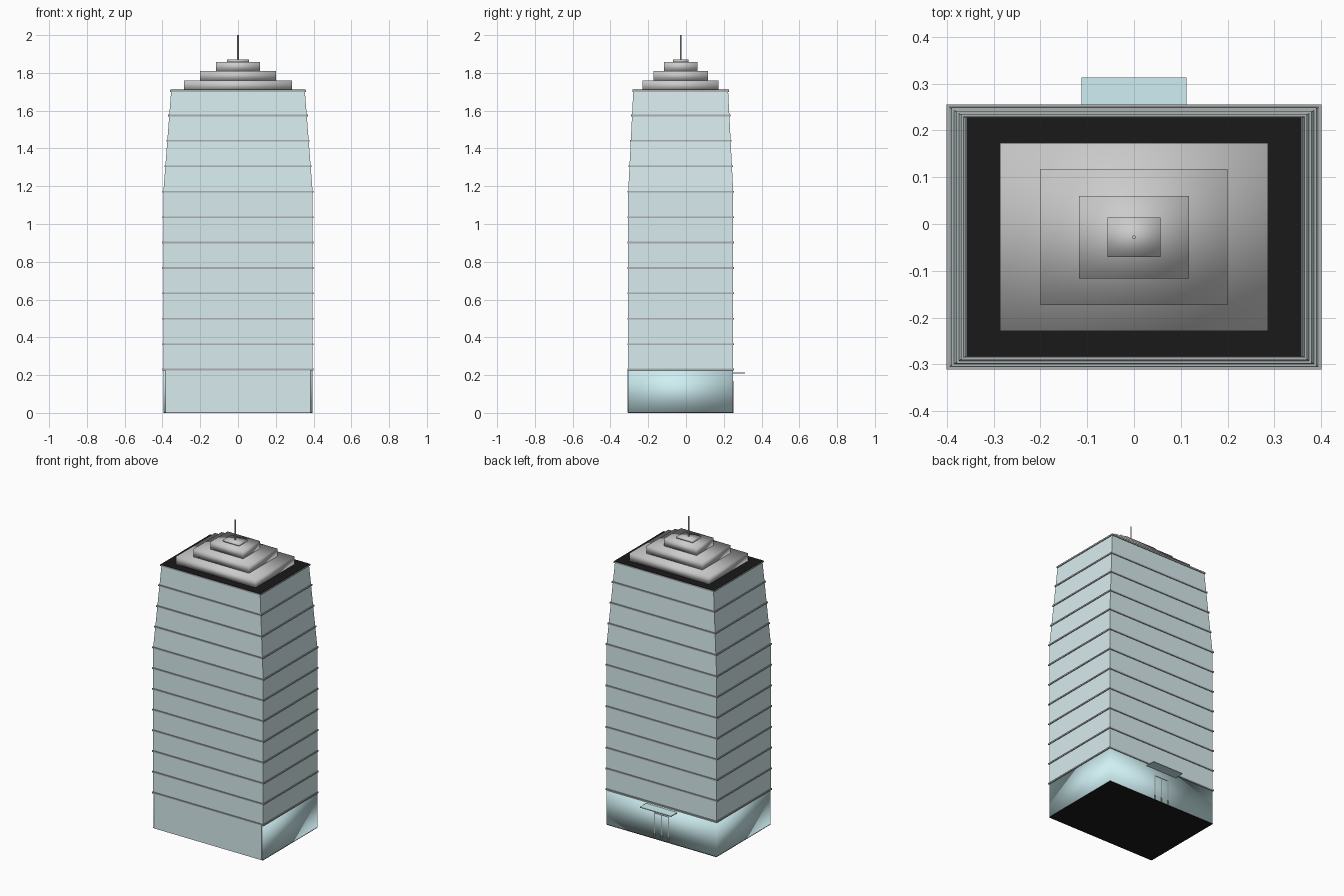
import bpy, bmesh

if "Cube" in bpy.data.objects:
    bpy.data.objects.remove(bpy.data.objects["Cube"])

CY = -0.028                      # tower axis in y
TAPER_Z, TOP_Z = 1.17, 1.705


def material(name, color):
    m = bpy.data.materials.new(name)
    m.diffuse_color = color
    m.use_nodes = True
    m.node_tree.nodes["Principled BSDF"].inputs["Base Color"].default_value = m.diffuse_color
    return m


glass = material("pale_glass", (0.69, 0.84, 0.86, 1))
lobby_glass = material("lobby_glass", (0.62, 0.86, 0.89, 1))
ledge_grey = material("ledge_grey", (0.42, 0.44, 0.44, 1))
dark = material("dark_roof", (0.01, 0.01, 0.01, 1))


def half_size(z):
    """Half width and half depth of the glass wall at height z."""
    t = max(0, (z - TAPER_Z) / (TOP_Z - TAPER_Z))
    return 0.395 - 0.041 * t, 0.278 - 0.027 * t


def add_loft(bm, rings):
    """Join rectangular rings (x0, x1, y0, y1, z) into a solid."""
    loops = [[bm.verts.new(p) for p in ((a, c, z), (b, c, z), (b, d, z), (a, d, z))]
             for a, b, c, d, z in rings]
    for lo, hi in zip(loops, loops[1:]):
        for i in range(4):
            j = (i + 1) % 4
            bm.faces.new((lo[i], lo[j], hi[j], hi[i]))
    bm.faces.new(loops[0][::-1])
    bm.faces.new(loops[-1])


def finish(name, bm, mat=None, smooth=False):
    me = bpy.data.meshes.new(name)
    for f in bm.faces:
        f.smooth = smooth
    bm.to_mesh(me)
    bm.free()
    ob = bpy.data.objects.new(name, me)
    bpy.context.collection.objects.link(ob)
    if mat:
        me.materials.append(mat)
    return ob


def solid(name, rings, mat=None, smooth=False):
    bm = bmesh.new()
    add_loft(bm, rings)
    return finish(name, bm, mat, smooth)


def ring(hx, hy, z):
    return (-hx, hx, CY - hy, CY + hy, z)


# Lobby storey (softly shaded glass), plain front panel, dark underside
solid("lobby", [ring(0.394, 0.278, 0.001), ring(0.394, 0.278, 0.228)], lobby_glass, True)
solid("front_panel", [(-0.385, 0.385, -0.311, -0.305, z) for z in (0.001, 0.225)], glass)
solid("base_plate", [ring(0.395, 0.28, z) for z in (0, 0.002)], dark)

# Glass shaft, tapering in the upper third
solid("glass_shaft", [ring(*half_size(z), z) for z in (0.228, TAPER_Z, 1.70)], glass)

# Thin floor ledges, the last one edging the roof
bm = bmesh.new()
for i in range(12):
    z = min(0.225 + 0.1345 * i, 1.70)
    hx, hy = half_size(z)
    add_loft(bm, [ring(hx + 0.005, hy + 0.005, z), ring(hx + 0.005, hy + 0.005, z + 0.009)])
finish("floor_ledges", bm, ledge_grey)

# Dark flat roof
hx, hy = half_size(TOP_Z)
solid("roof_deck", [ring(hx + 0.004, hy + 0.004, z) for z in (1.706, 1.711)], dark)

# Stepped crown, softly shaded tiers
tiers = [(0.286, 0.201, 1.708, 1.76), (0.200, 0.145, 1.76, 1.81),
         (0.117, 0.088, 1.81, 1.858), (0.057, 0.042, 1.858, 1.87)]
for i, (hx, hy, z0, z1) in enumerate(tiers):
    solid(f"crown_tier_{i + 1}", [ring(hx, hy, z0), ring(hx, hy, z1)], None, True)

# Roof mast
bpy.ops.mesh.primitive_cylinder_add(vertices=12, radius=0.004, depth=0.135,
                                    location=(0, CY, 1.9325))
bpy.context.object.name = "mast"
bpy.ops.object.shade_smooth_by_angle()

# Rear entrance: canopy and door frame
solid("entrance_canopy", [(-0.112, 0.112, 0.245, 0.313, z) for z in (0.209, 0.214)], lobby_glass)
bm = bmesh.new()
for x in (-0.05, 0, 0.05):
    add_loft(bm, [(x - 0.003, x + 0.003, 0.247, 0.252, z) for z in (0.002, 0.17)])
add_loft(bm, [(-0.053, 0.053, 0.247, 0.252, z) for z in (0.164, 0.17)])
finish("door_frame", bm, ledge_grey)
